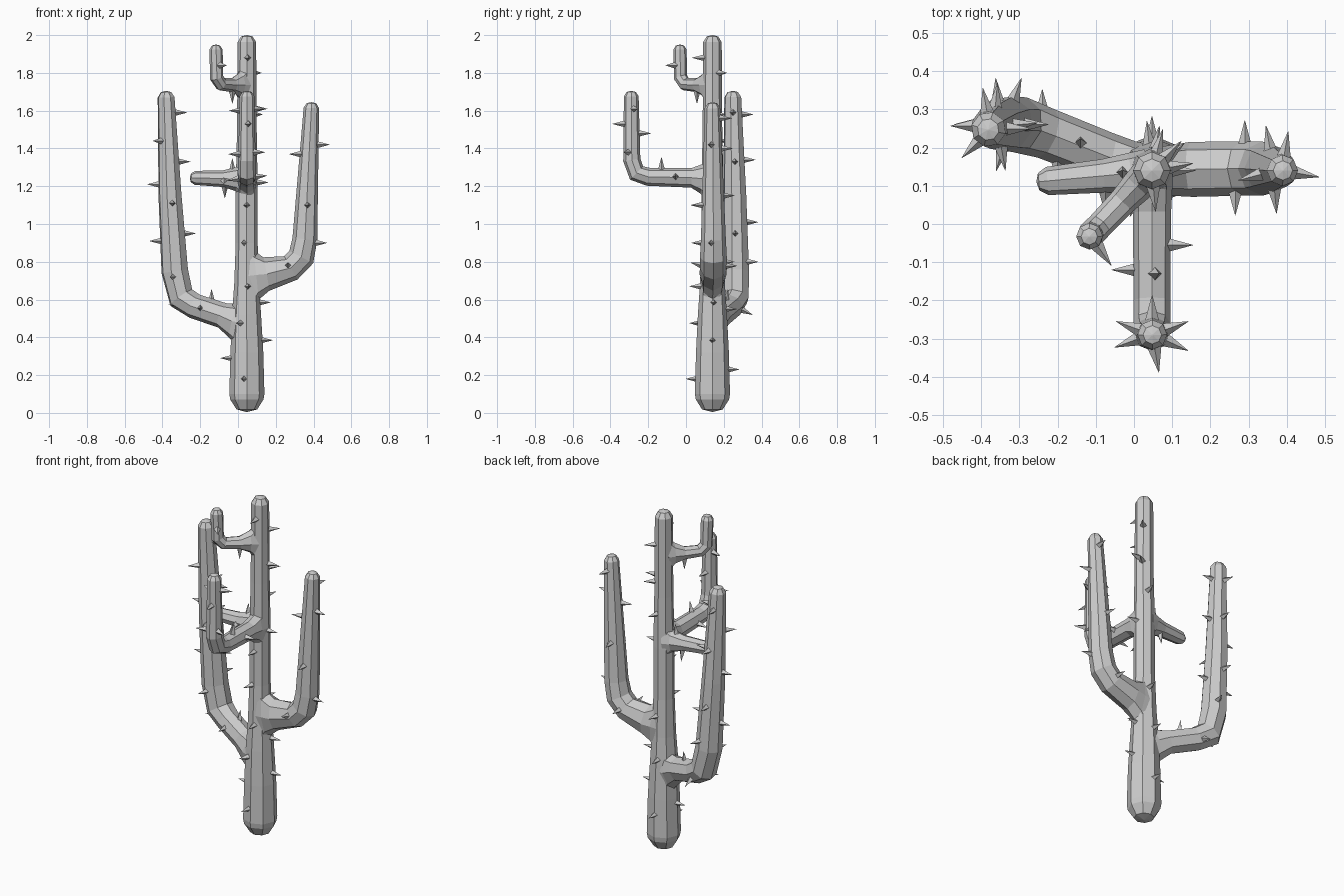
import bpy, bmesh
from math import cos, sin, pi, radians
from mathutils import Vector, Matrix

if "Cube" in bpy.data.objects:
    bpy.data.objects.remove(bpy.data.objects["Cube"])

SIDES = 8


def tube(name, pts, round_start=False):
    """Eight-sided tube through (x, y, z, radius[, tall]) with a rounded tip."""
    P = [Vector(p[:3]) for p in pts]
    R = [p[3] for p in pts]
    S = [p[4] if len(p) > 4 else 1 for p in pts]

    def rounded(P, R, S):
        d, r = (P[-1] - P[-2]).normalized(), R[-1]
        tip = P[-1]
        return (P[:-1] + [tip - d * r * 0.75, tip - d * r * 0.15, tip],
                R[:-1] + [r, r * 0.62, 0.002], S + [1, 1])

    P, R, S = rounded(P, R, S)
    if round_start:
        P, R, S = rounded(P[::-1], R[::-1], S[::-1])
        P, R, S = P[::-1], R[::-1], S[::-1]
    bm = bmesh.new()
    rings, u = [], None
    for i, p in enumerate(P):
        t = Vector()
        if i > 0:
            t += (p - P[i - 1]).normalized()
        if i < len(P) - 1:
            t += (P[i + 1] - p).normalized()
        t.normalize()
        if u is None:
            u = Vector((1, 0, 0)) if abs(t.z) > 0.95 else Vector((0, 0, 1))
        u = (u - t * u.dot(t)).normalized()
        v = t.cross(u)
        rings.append([bm.verts.new(p + R[i] * (u * S[i] * cos(2 * pi * k / SIDES) + v * sin(2 * pi * k / SIDES)))
                      for k in range(SIDES)])
    for a, b in zip(rings, rings[1:]):
        for k in range(SIDES):
            n = (k + 1) % SIDES
            bm.faces.new((a[k], a[n], b[n], b[k]))
    bm.faces.new(rings[0][::-1])
    bm.faces.new(rings[-1])
    bmesh.ops.recalc_face_normals(bm, faces=bm.faces)
    finish(name, bm)
    return pts


def finish(name, bm):
    me = bpy.data.meshes.new(name)
    bm.to_mesh(me)
    bm.free()
    bpy.context.collection.objects.link(bpy.data.objects.new(name, me))


# Trunk
trunk = tube("trunk", [
    (.047, .14, .005, .088), (.047, .14, .10, .093), (.047, .14, .32, .087), (.045, .14, .52, .077),
    (.046, .14, .68, .066), (.046, .14, .90, .058), (.046, .14, 1.2, .058),
    (.047, .14, 1.5, .052), (.047, .14, 2.0, .049)], round_start=True)

# Large side arms, flared where they leave the trunk
left_arm = tube("left_arm", [
    (.04, .14, .475, .066, 2.3), (-.015, .152, .485, .067, 1.45), (-.08, .178, .515, .065, 1.05),
    (-.23, .237, .565, .067), (-.30, .26, .61, .074), (-.335, .263, .75, .073),
    (-.36, .258, 1.15, .063), (-.382, .247, 1.705, .046)])
right_arm = tube("right_arm", [
    (.055, .14, .725, .06, 3.6), (.095, .14, .73, .066, 2.0), (.15, .143, .735, .072, 1.25),
    (.28, .145, .768, .071), (.335, .145, .825, .071), (.354, .145, .92, .066),
    (.39, .14, 1.645, .041)])

# Front arm, short stub and upper arm
front_arm = tube("front_arm", [
    (.047, .13, 1.235, .054, 2.5), (.047, .085, 1.24, .053, 1.5), (.047, .03, 1.245, .05, 1.05),
    (.047, -.20, 1.25, .048), (.047, -.262, 1.27, .049), (.047, -.287, 1.34, .046),
    (.048, -.29, 1.705, .039)])
stub = tube("stub_arm", [
    (.035, .14, 1.235, .056, 2.1), (-.01, .133, 1.238, .053, 1.2), (-.08, .126, 1.24, .044),
    (-.255, .11, 1.245, .037)])
upper_arm = tube("upper_arm", [
    (.035, .128, 1.735, .045, 2.6), (.008, .098, 1.737, .043, 1.5), (-.03, .058, 1.735, .037),
    (-.09, -.005, 1.74, .035), (-.113, -.028, 1.775, .036), (-.117, -.033, 1.95, .035)])

# Spines: path, axis used for lookup, then (coordinate, angle) pairs
X, Y, Z = 0, 1, 2
layout = [
    (trunk, Z, [(.18, 260), (.29, 180), (.385, 0), (.23, 90), (.475, 245), (.585, 5), (.55, 95),
                (.67, 275), (.9, 255), (1.1, 270), (.8, 80), (1.22, 0), (1.4, 75),
                (1.58, 40), (1.61, 10), (1.8, 45), (1.88, 275)]),
    (left_arm, Z, [(1.59, 0), (1.33, 5), (.95, 0), (1.21, 180), (.91, 180), (.575, 190), (1.44, 225),
                   (1.11, 280), (.72, 255), (1.34, 85), (1.01, 95), (.8, 70), (1.58, 100)]),
    (left_arm, X, [(-.2, 180), (-.14, 80), (-.24, -25)]),
    (right_arm, Z, [(1.37, 195), (1.42, -10), (.9, -10), (1.1, 275), (1.56, 80), (1.15, 100)]),
    (right_arm, X, [(.265, 165), (.29, 0)]),
    (front_arm, Z, [(1.61, 20), (1.53, 280), (1.38, -25), (1.48, 90), (1.37, 200), (1.6, 160)]),
    (front_arm, Y, [(-.13, 80), (-.055, 5), (-.12, 190)]),
    (stub, X, [(-.075, 195), (-.07, -80), (-.03, 85)]),
    (upper_arm, Z, [(1.84, 305)]),
    (upper_arm, X, [(-.03, -90)]),
]
bm = bmesh.new()
for path, axis, spots in layout:
    for c, angle in spots:
        ca, sa = cos(radians(angle)), sin(radians(angle))
        d = Vector([(0, ca, sa), (ca, 0, sa), (ca, sa, 0)][axis])
        for a, b in reversed(list(zip(path, path[1:]))):
            lo, hi = sorted((a[axis], b[axis]))
            if lo <= c <= hi and hi > lo:
                f = (c - a[axis]) / (b[axis] - a[axis])
                base = Vector(a[:3]).lerp(Vector(b[:3]), f)
                r = a[3] + (b[3] - a[3]) * f
                rot = d.to_track_quat('Z', 'Y').to_matrix().to_4x4()
                m = Matrix.Translation(base + d * (r * .85 + .033)) @ rot
                bmesh.ops.create_cone(bm, cap_ends=True, segments=4, radius1=.018,
                                      radius2=.0005, depth=.066, matrix=m)
                break
finish("spines", bm)
